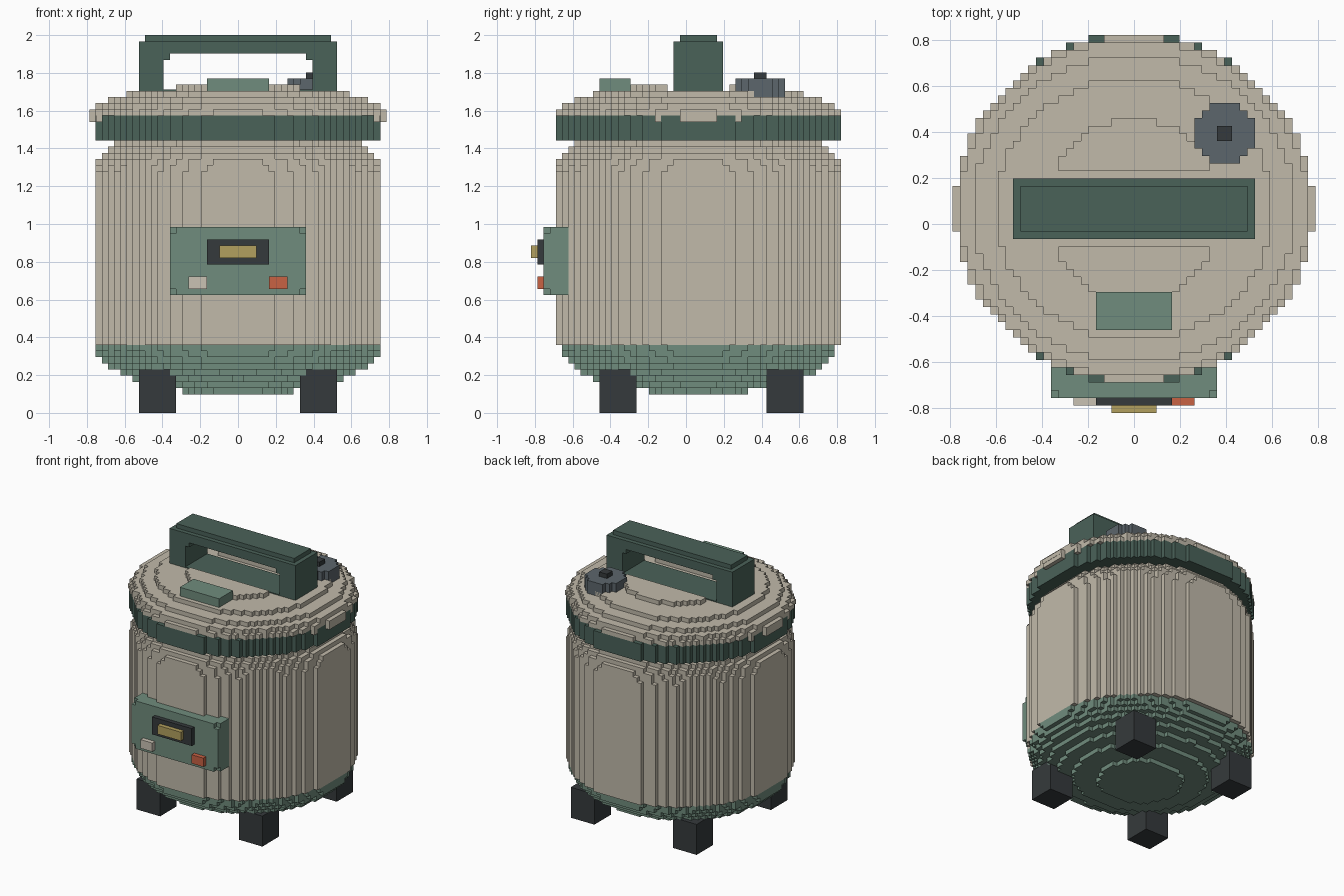
import bpy, bmesh, math

if "Cube" in bpy.data.objects:
    bpy.data.objects.remove(bpy.data.objects["Cube"], do_unlink=True)

V = 2 / 61          # edge length of one block
CY = 2              # body axis, in blocks along y


def material(name, r, g, b):
    lin = [(c / 255 / 12.92) if c < 11 else ((c / 255 + 0.055) / 1.055) ** 2.4 for c in (r, g, b)]
    m = bpy.data.materials.new(name)
    m.use_nodes = True
    m.diffuse_color = (*lin, 1)
    bsdf = m.node_tree.nodes["Principled BSDF"]
    bsdf.inputs["Base Color"].default_value = (*lin, 1)
    bsdf.inputs["Roughness"].default_value = 0.8
    return m


CREAM = material("cream", 193, 186, 170)
SAGE = material("sage green", 112, 140, 125)
PINE = material("dark green", 74, 98, 89)
CHARCOAL = material("charcoal", 53, 58, 60)
SLATE = material("slate grey", 92, 102, 108)
YELLOW = material("mustard yellow", 178, 160, 94)
ORANGE = material("orange red", 200, 98, 68)
PALE = material("pale cream", 202, 194, 180)


def finish(name, bm, mat):
    bmesh.ops.recalc_face_normals(bm, faces=bm.faces)
    bmesh.ops.scale(bm, vec=(V, V, V), verts=bm.verts)
    me = bpy.data.meshes.new(name)
    bm.to_mesh(me)
    bm.free()
    me.materials.append(mat)
    ob = bpy.data.objects.new(name, me)
    bpy.context.collection.objects.link(ob)
    return ob


def prism(bm, outline, z0, z1):
    """Extrude a flat outline between two heights."""
    face = bm.faces.new([bm.verts.new((x, y, z0)) for x, y in outline])
    new = bmesh.ops.extrude_face_region(bm, geom=[face], use_keep_orig=True)["geom"]
    bmesh.ops.translate(bm, vec=(0, 0, z1 - z0), verts=[g for g in new if isinstance(g, bmesh.types.BMVert)])


def stepped_outline(rx, ry, cx, cy, lo=-99, hi=99):
    """Staircase ellipse on the block grid, limited to rows lo..hi."""
    rows = []
    for j in range(max(lo, -int(ry) - 1), min(hi, int(ry) + 1)):
        s = 1 - ((j + 0.5) / ry) ** 2
        w = math.floor(rx * math.sqrt(s) + 0.5) if s > 0 else 0
        if w > 0:
            rows.append((j, w))
    right = []
    for j, w in rows:
        if right and right[-1][0] == w:
            right[-1] = (w, j + 1)
        else:
            right += [(w, j), (w, j + 1)]
    loop = right + [(-x, y) for x, y in reversed(right)]
    return [(cx + x, cy + y) for x, y in loop]


def discs(name, mat, layers, cx=0, cy=CY):
    """Stack of stepped discs: (z0, z1, rx, ry)."""
    bm = bmesh.new()
    for z0, z1, rx, ry in layers:
        prism(bm, stepped_outline(rx, ry, cx, cy), z0, z1)
    return finish(name, bm, mat)


def boxes(name, mat, *specs):
    """Boxes given as (x0, x1, y0, y1, z0, z1) in blocks."""
    bm = bmesh.new()
    for x0, x1, y0, y1, z0, z1 in specs:
        prism(bm, [(x0, y0), (x1, y0), (x1, y1), (x0, y1)], z0, z1)
    return finish(name, bm, mat)


# Rounded bowl base
base = []
for k in range(3, 11):
    s = math.sqrt(1 - ((10.9 - k - 0.5) / 8.0) ** 2)
    base.append((k, k + 1, 23.2 * s, 22.4 * s))
discs("base", SAGE, base)

# Main drum with stepped shoulder
discs("body", CREAM, [(11, 39, 23.3, 23.3), (39, 40, 23.05, 23.05), (40, 41, 22.85, 22.85),
                      (41, 42, 22.3, 22.3), (42, 43, 21.4, 21.4), (43, 44, 20.4, 20.4)])

# Seal band and lid
discs("seal_band", PINE, [(44, 48, 23.3, 23.3)])
lip = discs("lid_lip", CREAM, [(47, 48, 23.7, 22.3)], cy=0)
lip.scale = (0.998, 0.998, 1)
lip.location.y = CY * V
discs("lid", CREAM, [(48, 49, 23.75, 22.9), (49, 50, 23.1, 22.2), (50, 51, 21.3, 20.4), (51, 52, 18.3, 17.4)])

# Raised lid centre, split by the slot under the handle
bm = bmesh.new()
for lo, hi in ((-99, -5), (5, 99)):
    prism(bm, stepped_outline(11.8, 12.0, 0, CY, lo, hi), 52, 53)
finish("lid_centre", bm, CREAM)

# Carrying handle with softened corners, and its slot floor
boxes("handle_bar", PINE, (-16, 16, -2, 6, 58, 60), (-15, 15, -1, 5, 60, 61))
for side, s in (("left", 1), ("right", -1)):
    leg = sorted((12 * s, 16 * s))
    fillet = sorted((11 * s, 12 * s))
    boxes("handle_leg_" + side, PINE, (*leg, -2, 6, 52, 58), (*fillet, -2, 6, 57, 58))
boxes("handle_slot_floor", PINE, (-12, 12, -2, 6, 51.5, 52.2))

# Lid button and steam valve
boxes("lid_button", SAGE, (-5, 5, -14, -9, 52, 54))
discs("steam_valve", SLATE, [(51, 54, 4.1, 4.1)], 12, 12)
boxes("valve_cap", CHARCOAL, (11, 13, 11, 13, 54, 55))

# Control panel: back slab, front layer with notched corners
boxes("control_panel", SAGE, (-11, 11, -22, -19, 19, 30),
      (-10, 10, -23, -22, 19, 30), (-11, -10, -23, -22, 20, 29), (10, 11, -23, -22, 20, 29))
boxes("display_frame", CHARCOAL, (-5, 5, -24, -23, 24, 28))
boxes("display", YELLOW, (-3, 3, -25, -24, 25, 27))
boxes("pale_button", PALE, (-8, -5, -24, -23, 20, 22))
boxes("orange_button", ORANGE, (5, 8, -24, -23, 20, 22))

# Four feet
for end, y in (("front", -14), ("back", 13)):
    for side, x in (("left", 10), ("right", -16)):
        boxes(f"foot_{end}_{side}", CHARCOAL, (x, x + 6, y, y + 6, 0, 7))
